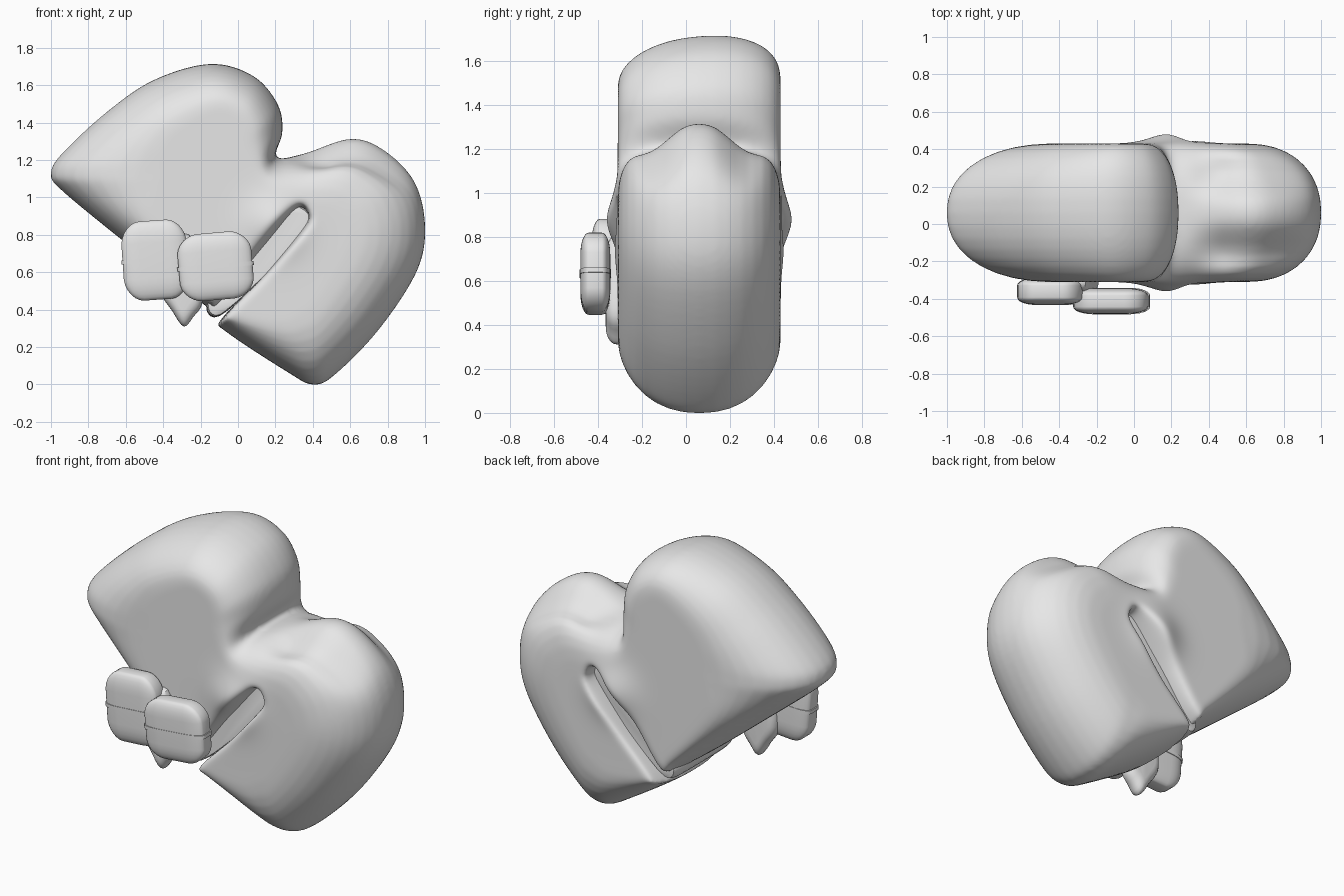
import bpy, bmesh, math
from mathutils import Vector, Matrix

if "Cube" in bpy.data.objects:
    bpy.data.objects.remove(bpy.data.objects["Cube"])

grey = bpy.data.materials.new("plain_grey")
grey.diffuse_color = (0.8, 0.8, 0.8, 1)
grey.use_nodes = True
grey.node_tree.nodes["Principled BSDF"].inputs["Base Color"].default_value = grey.diffuse_color


def make_object(name, bm):
    bmesh.ops.recalc_face_normals(bm, faces=bm.faces)
    mesh = bpy.data.meshes.new(name)
    bm.to_mesh(mesh)
    bm.free()
    mesh.materials.append(grey)
    obj = bpy.data.objects.new(name, mesh)
    bpy.context.collection.objects.link(obj)
    return obj


def smooth(obj, angle=40):
    bpy.ops.object.select_all(action='DESELECT')
    obj.select_set(True)
    bpy.context.view_layer.objects.active = obj
    bpy.ops.object.shade_smooth_by_angle(angle=math.radians(angle))


def spline(points, steps):
    """Closed curve through the points."""
    out, n = [], len(points)
    for i in range(n):
        a, b, c, d = (Vector(points[(i + k) % n]) for k in (-1, 0, 1, 2))
        for s in range(steps):
            t = s / steps
            out.append(0.5 * (2 * b + (c - a) * t + (2 * a - 5 * b + 4 * c - d) * t * t
                              + (3 * b - a - 3 * c + d) * t ** 3))
    return out


def cushion(name, points, y_mid, half, power=2.2, steps=6, rings=18):
    """Loft from outer outline (x, z) at mid depth to inner outline at both faces."""
    bm = bmesh.new()
    curve = spline(points, steps)
    loops = []
    for r in range(rings + 1):
        phi = math.pi * (r / rings - 0.5)
        y = math.copysign(abs(math.sin(phi)) ** (2 / power), phi) * half
        w = max(math.cos(phi), 0) ** (2 / power)
        loops.append([bm.verts.new((p[2] + (p[0] - p[2]) * w, y_mid + y,
                                    p[3] + (p[1] - p[3]) * w)) for p in curve])
    n = len(curve)
    for a, b in zip(loops, loops[1:]):
        for i in range(n):
            bm.faces.new((a[i], a[(i + 1) % n], b[(i + 1) % n], b[i]))
    for loop in (loops[0], loops[-1]):
        bm.faces.new(loop)
    return make_object(name, bm)


# Two-lobed body with a narrow slit: outer x, z and face-edge x, z
BODY = [
    (-1, 1.13, -.42, 1.13), (-.94, 1.235, -.42, 1.18), (-.7, 1.46, -.42, 1.25),
    (-.45, 1.63, -.34, 1.37), (-.15, 1.715, -.13, 1.5), (.08, 1.65, 0, 1.46),
    (.21, 1.5, .05, 1.36), (.235, 1.35, .06, 1.24), (.2, 1.215, .14, 1.08),
    (.35, 1.235, .31, 1.0), (.6, 1.315, .48, .97), (.78, 1.25, .54, .93),
    (.94, 1.08, .58, .88), (.995, .84, .6, .79), (.95, .6, .56, .68),
    (.75, .29, .48, .54), (.52, .05, .4, .42), (.4, -.01, .34, .38),
    (.26, .06, .24, .33), (-.07, .28, .01, .35), (-.09, .345, -.04, .38),
    (.14, .59, .155, .58), (.33, .83, .37, .82), (.37, .9, .385, .92),
    (.31, .93, .3, .97), (.12, .68, .07, .75), (-.1, .41, -.12, .47),
    (-.18, .42, -.2, .54), (-.62, .77, -.45, .88), (-.95, 1.045, -.44, 1.06)]
Y_MID, HALF = 0.06, 0.37
body = cushion("padded_body", BODY, Y_MID, HALF)
remesh = body.modifiers.new("even_surface", 'REMESH')
remesh.mode = 'VOXEL'
remesh.voxel_size = 0.012
soften = body.modifiers.new("soften", 'SMOOTH')
soften.factor = 0.5
soften.iterations = 18
bpy.context.view_layer.objects.active = body
for m in ("even_surface", "soften"):
    bpy.ops.object.modifier_apply(modifier=m)


def ramp(v, lo, hi):
    t = min(max((v - lo) / (hi - lo), 0), 1)
    return t * t * (3 - 2 * t)


# Fit the body, raise the lips beside the slit, lean the upper lobe, ridge the lower one
verts = body.data.vertices
x0, x1 = min(v.co.x for v in verts), max(v.co.x for v in verts)
z0, z1 = min(v.co.z for v in verts), max(v.co.z for v in verts)
for v in verts:
    x = (v.co.x - x0) / (x1 - x0) * 2 - 1
    z = (v.co.z - z0) / (z1 - z0) * 1.71
    depth = (v.co.y - Y_MID) / HALF
    near = math.exp(-((x - .2) ** 2 + (z - .85) ** 2) / .022)
    v.co.y += 0.055 * near * depth ** 3
    lean = ramp(z, 1.25, 1.7) * (1 if x < .26 else 0)
    ridge = ramp(x, .25, .5) * ramp(z, .9, 1.25)
    side = math.sin(math.pi * min(abs(depth), 1) ** 1.2) ** 2
    v.co.x, v.co.z = x, z + 0.03 * lean * depth - 0.07 * ridge * side
smooth(body, 60)

# Inner strap filling the slit, set back from both faces
STRAP = [(-.17, .42), (-.1, .365), (.14, .575), (.37, .82), (.4, .89), (.35, .95),
         (.28, .94), (.06, .69), (-.08, .53)]
strap = cushion("inner_strap",
                [(x, z, .12 + (x - .12) * .93, .66 + (z - .66) * .93) for x, z in STRAP],
                0.06, 0.29, power=4, steps=5, rings=14)
smooth(strap)

# Pointed tail below the two small boxes
TAIL = [(-.42, .52), (-.35, .39), (-.29, .31), (-.24, .36), (-.19, .44),
        (-.21, .6), (-.26, .8), (-.38, .74)]
tail = cushion("pointed_tail",
               [(x, z, -.3 + (x + .3) * .6, .56 + (z - .56) * .65) for x, z in TAIL],
               -0.31, 0.055, steps=4, rings=10)
smooth(tail)


def rounded_block(name, place, size, offset, upright_only):
    bm = bmesh.new()
    bmesh.ops.create_cube(bm, size=2)
    edges = [e for e in bm.edges if not upright_only
             or abs(e.verts[0].co.z - e.verts[1].co.z) > 1]
    bmesh.ops.bevel(bm, geom=edges, offset=offset, segments=6, profile=0.5,
                    affect='EDGES')
    for v in bm.verts:
        taper = 1 if upright_only else 1 - 0.1 * v.co.z ** 2
        v.co = place @ Vector((v.co.x * size[0] * taper, v.co.y * size[1],
                               v.co.z * size[2]))
    smooth(make_object(name, bm))


def small_box(name, centre, size, tilt):
    """Rounded box with a thin raised band around its middle."""
    place = Matrix.Translation(centre) @ Matrix.Rotation(-tilt, 4, 'Y')
    rounded_block(name, place, size, 0.55, False)
    band = (size[0] + .003, size[1] + .003, .011)
    rounded_block(name + "_band", place, band, 0.55, True)


small_box("rear_box", (-.443, -.36, .665), (.178, .07, .212), math.radians(4))
small_box("front_box", (-.12, -.412, .632), (.202, .068, .18), math.radians(5))
